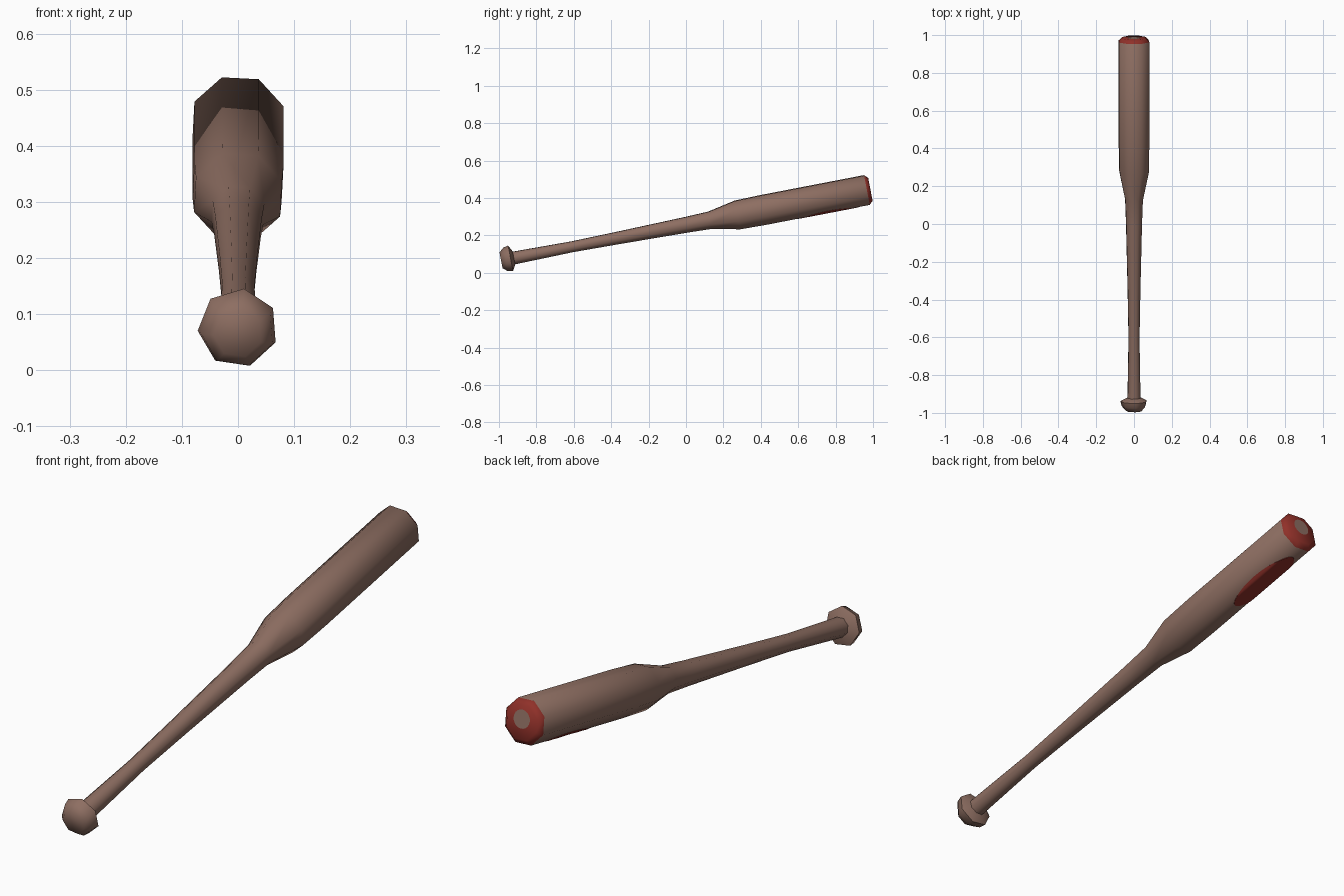
import bpy, bmesh, math
from mathutils import Matrix

if "Cube" in bpy.data.objects:
    bpy.data.objects.remove(bpy.data.objects["Cube"])

TILT = math.radians(10.9)
PLACE = Matrix.Translation((0, 0, 0.256)) @ Matrix.Rotation(TILT, 4, 'X')
SIDES = 8
PHASE = math.radians(19.5)
BARREL_R = 0.086


def material(name, rgb):
    mat = bpy.data.materials.new(name)
    mat.use_nodes = True
    color = (*rgb, 1)
    mat.diffuse_color = color
    mat.node_tree.nodes["Principled BSDF"].inputs["Base Color"].default_value = color
    return mat


wood = material("brown wood", (0.27, 0.157, 0.122))
red = material("dark red paint", (0.28, 0.03, 0.022))


def finish(bm, name, mats, smooth=40):
    bmesh.ops.recalc_face_normals(bm, faces=bm.faces)
    bm.transform(PLACE)
    mesh = bpy.data.meshes.new(name)
    bm.to_mesh(mesh)
    bm.free()
    for mat in mats:
        mesh.materials.append(mat)
    obj = bpy.data.objects.new(name, mesh)
    bpy.context.collection.objects.link(obj)
    bpy.ops.object.select_all(action='DESELECT')
    obj.select_set(True)
    bpy.context.view_layer.objects.active = obj
    bpy.ops.object.shade_smooth_by_angle(angle=math.radians(smooth))
    return obj


def lathe(profile, sides, phase):
    """Loft polygon rings along local y from (position, radius) pairs."""
    bm = bmesh.new()
    rings = []
    for s, r in profile:
        angles = [phase + math.tau * i / sides for i in range(sides)]
        rings.append([bm.verts.new((r * math.cos(a), s, r * math.sin(a))) for a in angles])
    for low, high in zip(rings, rings[1:]):
        for i in range(sides):
            j = (i + 1) % sides
            bm.faces.new((low[i], low[j], high[j], high[i]))
    bm.faces.new(rings[0])
    bm.faces.new(rings[-1])
    return bm


# Handle, taper and barrel, with a red painted end
body = lathe([(-0.96, 0.037), (-0.62, 0.031), (-0.36, 0.036), (0.0, 0.045),
              (0.13, 0.05), (0.28, 0.083), (0.42, BARREL_R), (0.985, BARREL_R),
              (1.004, 0.066)], SIDES, PHASE)
for face in body.faces:
    face.material_index = int(face.calc_center_median().y > 0.99)
finish(body, "bat_body", [wood, red], 50)

# Seven-sided knob
knob = lathe([(-1.007, 0.044), (-0.982, 0.066), (-0.955, 0.072), (-0.937, 0.037)],
             7, math.radians(30))
finish(knob, "handle_knob", [wood], 60)

# Bare wood spot on the painted end
spot = bmesh.new()
bmesh.ops.create_circle(spot, cap_ends=True, segments=20, radius=0.034)
spot.transform(Matrix.Translation((0, 1.006, 0.012)) @ Matrix.Rotation(-math.pi / 2, 4, 'X'))
finish(spot, "end_spot", [wood])


# Oval paint patch following the underside of the barrel
def barrel_point(s, angle):
    step = math.tau / SIDES
    off = (angle - PHASE) % step - step / 2
    r = BARREL_R * math.cos(step / 2) / math.cos(off) + 0.002
    return (r * math.cos(angle), s, r * math.sin(angle))


patch = bmesh.new()
ROWS, COLS = 24, 16
grid = []
for i in range(ROWS + 1):
    t = -math.cos(math.pi * i / ROWS)
    half = math.radians(33) * math.sqrt(max(0.0, 1 - t * t))
    middle = math.radians(267)
    grid.append([patch.verts.new(barrel_point(0.76 + 0.17 * t, middle + half * (2 * k / COLS - 1)))
                 for k in range(COLS + 1)])
for a, b in zip(grid, grid[1:]):
    for k in range(COLS):
        patch.faces.new((a[k], a[k + 1], b[k + 1], b[k]))
bmesh.ops.remove_doubles(patch, verts=patch.verts, dist=0.0001)
bmesh.ops.recalc_face_normals(patch, faces=patch.faces)
if sum(f.normal.z for f in patch.faces) > 0:
    bmesh.ops.reverse_faces(patch, faces=patch.faces)
# Give the paint a hair of thickness so it stays a closed plate
bmesh.ops.solidify(patch, geom=patch.faces[:], thickness=0.003)
finish(patch, "underside_paint", [red], 50)
